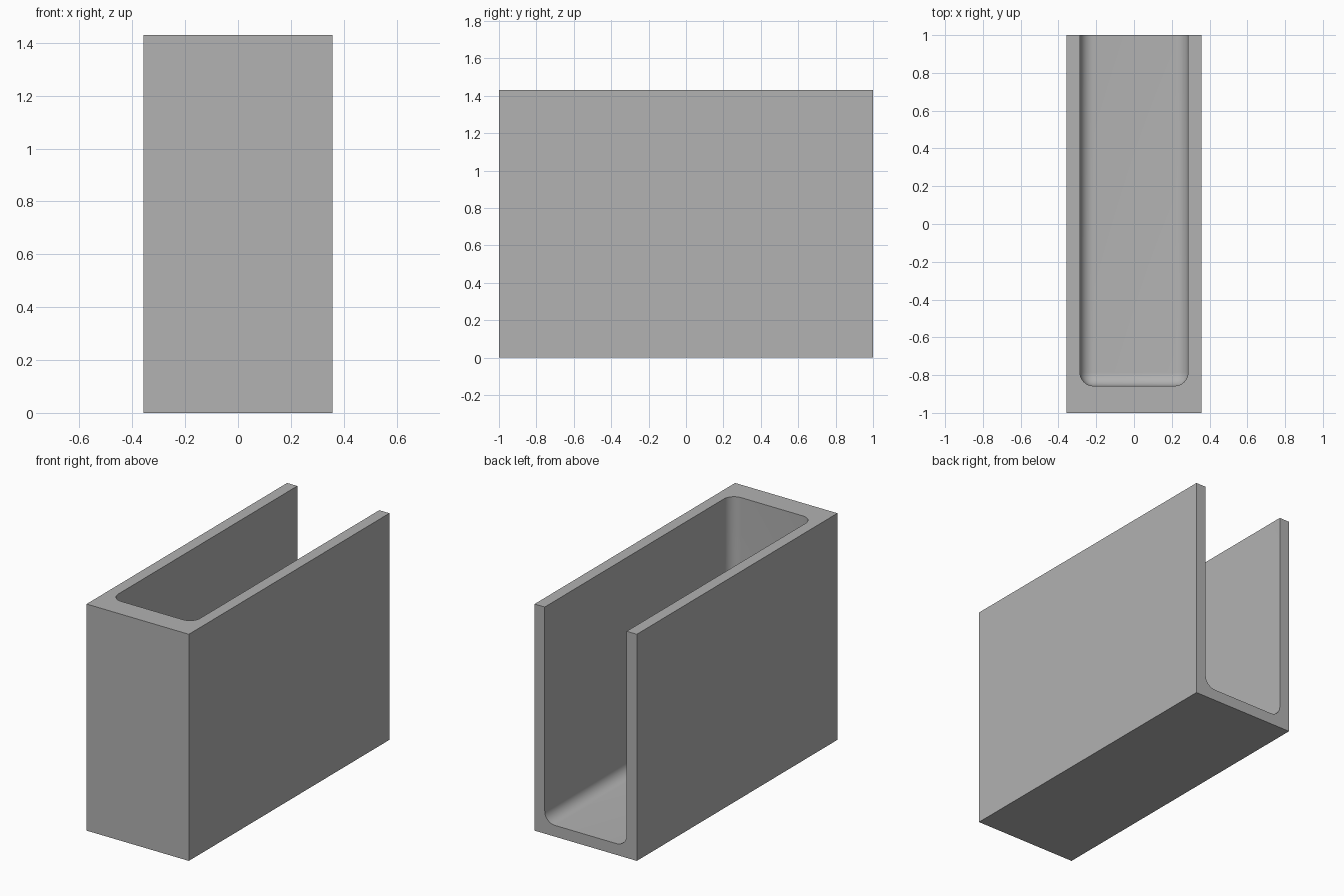
import bpy, bmesh

if "Cube" in bpy.data.objects:
    bpy.data.objects.remove(bpy.data.objects["Cube"])

HALF_W, HALF_L, HEIGHT = 0.357, 1.0, 1.43   # outer block
WALL, FRONT_WALL, RADIUS = 0.071, 0.143, 0.071
OVER = 0.2                                  # cutter overshoot through open sides


def box(name, lo, hi, fillet=None):
    """Box between two corners, with edges chosen by a rule rounded over."""
    bm = bmesh.new()
    bmesh.ops.create_cube(bm, size=1)
    for v in bm.verts:
        v.co = [(a + b) / 2 + c * (b - a) for a, b, c in zip(lo, hi, v.co)]
    if fillet:
        edges = [e for e in bm.edges if fillet(e)]
        bmesh.ops.bevel(bm, geom=edges, offset=RADIUS, offset_type='OFFSET',
                        segments=10, profile=0.5, affect='EDGES')
    bmesh.ops.recalc_face_normals(bm, faces=bm.faces)
    mesh = bpy.data.meshes.new(name)
    bm.to_mesh(mesh)
    bm.free()
    obj = bpy.data.objects.new(name, mesh)
    bpy.context.collection.objects.link(obj)
    return obj


# Solid outer block
holder = box("holder_body", (-HALF_W, -HALF_L, 0), (HALF_W, HALF_L, HEIGHT))

# Slot cutter, open at the top and back; rounded on all its inner edges
top, back = HEIGHT + OVER, HALF_L + OVER


def inner_edge(e):
    on_top = all(abs(v.co.z - top) < 1e-4 for v in e.verts)
    on_back = all(abs(v.co.y - back) < 1e-4 for v in e.verts)
    return not (on_top or on_back)


cutter = box("slot_cutter", (-HALF_W + WALL, -HALF_L + FRONT_WALL, WALL),
             (HALF_W - WALL, back, top), inner_edge)

# Plain grey finish
grey = bpy.data.materials.new("grey")
grey.diffuse_color = (0.445, 0.445, 0.445, 1)
grey.use_nodes = True
grey.node_tree.nodes["Principled BSDF"].inputs["Base Color"].default_value = grey.diffuse_color
for obj in (holder, cutter):
    obj.data.materials.append(grey)

# Cut the slot, then discard the cutter
cut = holder.modifiers.new("slot", 'BOOLEAN')
cut.operation, cut.solver, cut.object = 'DIFFERENCE', 'EXACT', cutter
bpy.context.view_layer.objects.active = holder
holder.select_set(True)
bpy.ops.object.modifier_apply(modifier=cut.name)
bpy.data.objects.remove(cutter)

# Smooth fillets, sharp corners
bpy.ops.object.shade_smooth_by_angle(angle=0.52)
